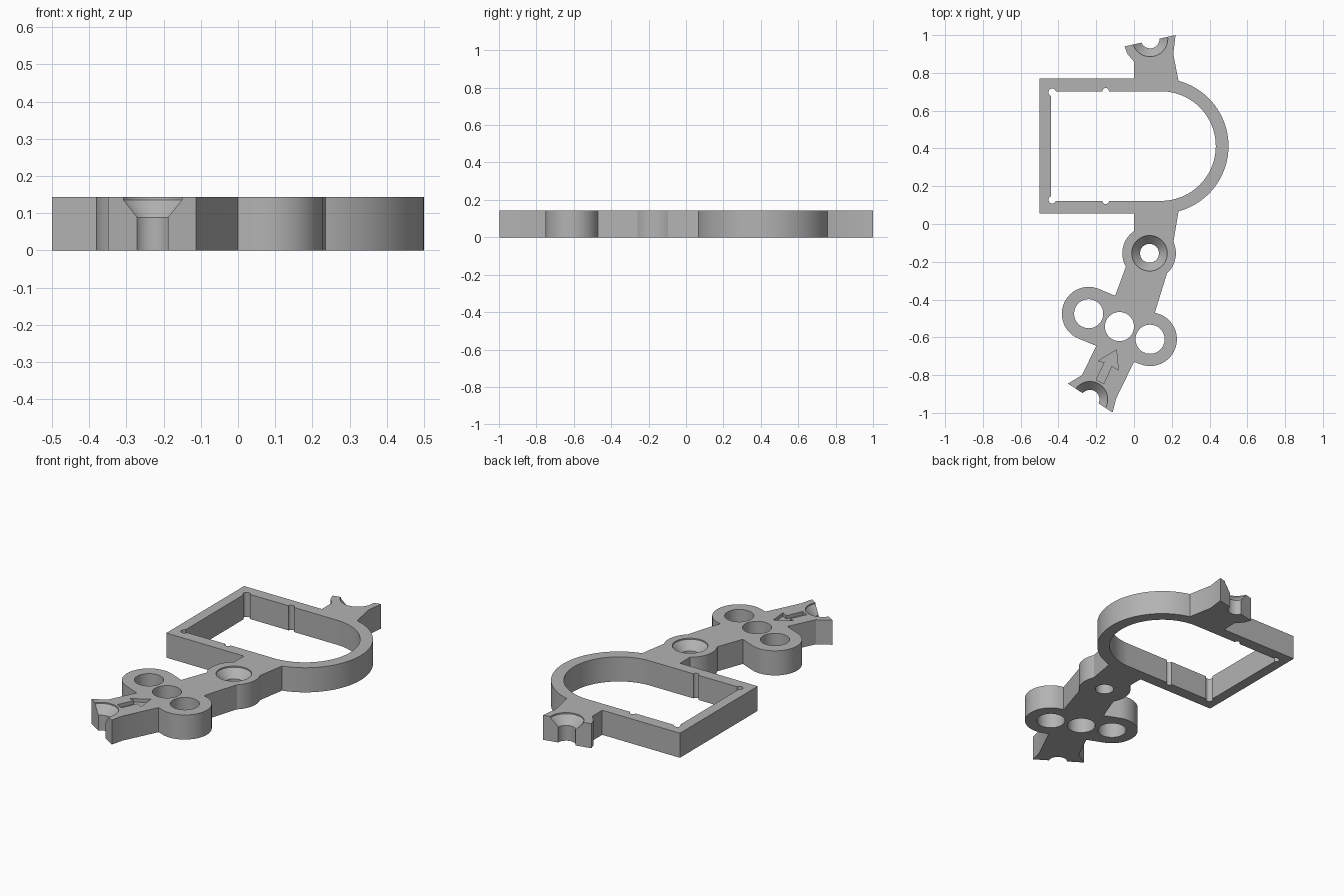
import bpy, bmesh
from math import sin, cos, radians, pi

HEIGHT = 0.143

if "Cube" in bpy.data.objects:
    bpy.data.objects.remove(bpy.data.objects["Cube"], do_unlink=True)

# Single grey plastic
grey = bpy.data.materials.new("plain grey")
grey.use_nodes = True
colour = (0.45, 0.45, 0.45, 1)
grey.diffuse_color = colour
grey.node_tree.nodes["Principled BSDF"].inputs["Base Color"].default_value = colour


def arc(cx, cy, r, start, end, steps=32):
    angles = [radians(start + (end - start) * i / steps) for i in range(steps + 1)]
    return [(cx + r * cos(a), cy + r * sin(a)) for a in angles]


def loft(name, layers):
    """Solid through stacked outlines, each given as (points, z)."""
    bm = bmesh.new()
    rings = [[bm.verts.new((x, y, z)) for x, y in pts] for pts, z in layers]
    n = len(rings[0])
    for low, high in zip(rings, rings[1:]):
        for i in range(n):
            j = (i + 1) % n
            bm.faces.new((low[i], low[j], high[j], high[i]))
    bm.faces.new(rings[0][::-1])
    bm.faces.new(rings[-1])
    bmesh.ops.recalc_face_normals(bm, faces=bm.faces)
    mesh = bpy.data.meshes.new(name)
    bm.to_mesh(mesh)
    bm.free()
    mesh.materials.append(grey)
    obj = bpy.data.objects.new(name, mesh)
    bpy.context.collection.objects.link(obj)
    return obj


def circle(x, y, r, sides=48):
    return arc(x, y, r, 0, 360 - 360 / sides, sides - 1)


def cut(outline, bottom=-0.1):
    return loft("cutter", [(outline, bottom), (outline, HEIGHT + 0.1)])


def countersunk(x, y):
    profile = [(0.05, -0.1), (0.05, 0.089), (0.094, 0.136), (0.094, HEIGHT + 0.1)]
    return loft("cutter", [(circle(x, y, r), z) for r, z in profile])


# Outline of frame, necks, screw boss and three-hole crossbar, anticlockwise
outline = [(-0.113, -0.998), (-0.095, -0.925), (0.0, -0.73)]
outline += arc(0.085, -0.61, 0.142, -112.6, 67.4)
outline += [(0.11, -0.47)]
outline += arc(0.08, -0.155, 0.142, -48, 25, 14)
outline += arc(0.143, 0.4125, 0.3575, -75, 75, 48)
outline += [(0.208, 0.9), (0.22, 1.0), (-0.05, 0.94), (-0.035, 0.9), (0.0, 0.86),
            (0.0, 0.77), (-0.5, 0.77), (-0.5, 0.055), (0.0, 0.055)]
outline += arc(0.08, -0.155, 0.142, 124, 210, 16)
outline += [(-0.1, -0.38)]
outline += arc(-0.24, -0.475, 0.142, 67.4, 247.4)
outline += [(-0.2, -0.645), (-0.275, -0.8), (-0.35, -0.845)]
body = loft("bracket_body", [(outline, 0), (outline, HEIGHT)])

# D-shaped opening
opening = [(-0.44, 0.7025), (-0.44, 0.1225)] + arc(0.143, 0.4125, 0.29, -90, 90, 48)
cutters = [cut(opening)]

# Relief grooves on the inside walls
for y in (0.128, 0.697):
    cutters.append(cut(circle(-0.433, y, 0.02, 20)))
for y in (0.122, 0.703):
    cutters.append(cut(circle(-0.15, y, 0.017, 20)))

# Three plain holes
for x, y in ((-0.24, -0.475), (-0.077, -0.543), (0.085, -0.61)):
    cutters.append(cut(circle(x, y, 0.077)))

# Countersunk screw hole and the two half holes at the ends
for x, y in ((0.082, -0.155), (-0.233, -0.928), (0.085, 0.98)):
    cutters.append(countersunk(x, y))

# Engraved arrow
arrow = [(-0.093, -0.667), (-0.19, -0.725), (-0.155, -0.732), (-0.2, -0.825),
         (-0.16, -0.845), (-0.118, -0.752), (-0.083, -0.772)]
cutters.append(cut(arrow, HEIGHT - 0.02))

bpy.ops.object.select_all(action="DESELECT")
bpy.context.view_layer.objects.active = body
body.select_set(True)
for cutter in cutters:
    cutter.hide_render = True
    mod = body.modifiers.new("cut", "BOOLEAN")
    mod.operation = "DIFFERENCE"
    mod.solver = "EXACT"
    mod.object = cutter
    bpy.ops.object.modifier_apply(modifier=mod.name)
    bpy.data.objects.remove(cutter, do_unlink=True)

bpy.ops.object.shade_smooth_by_angle(angle=pi / 7)
